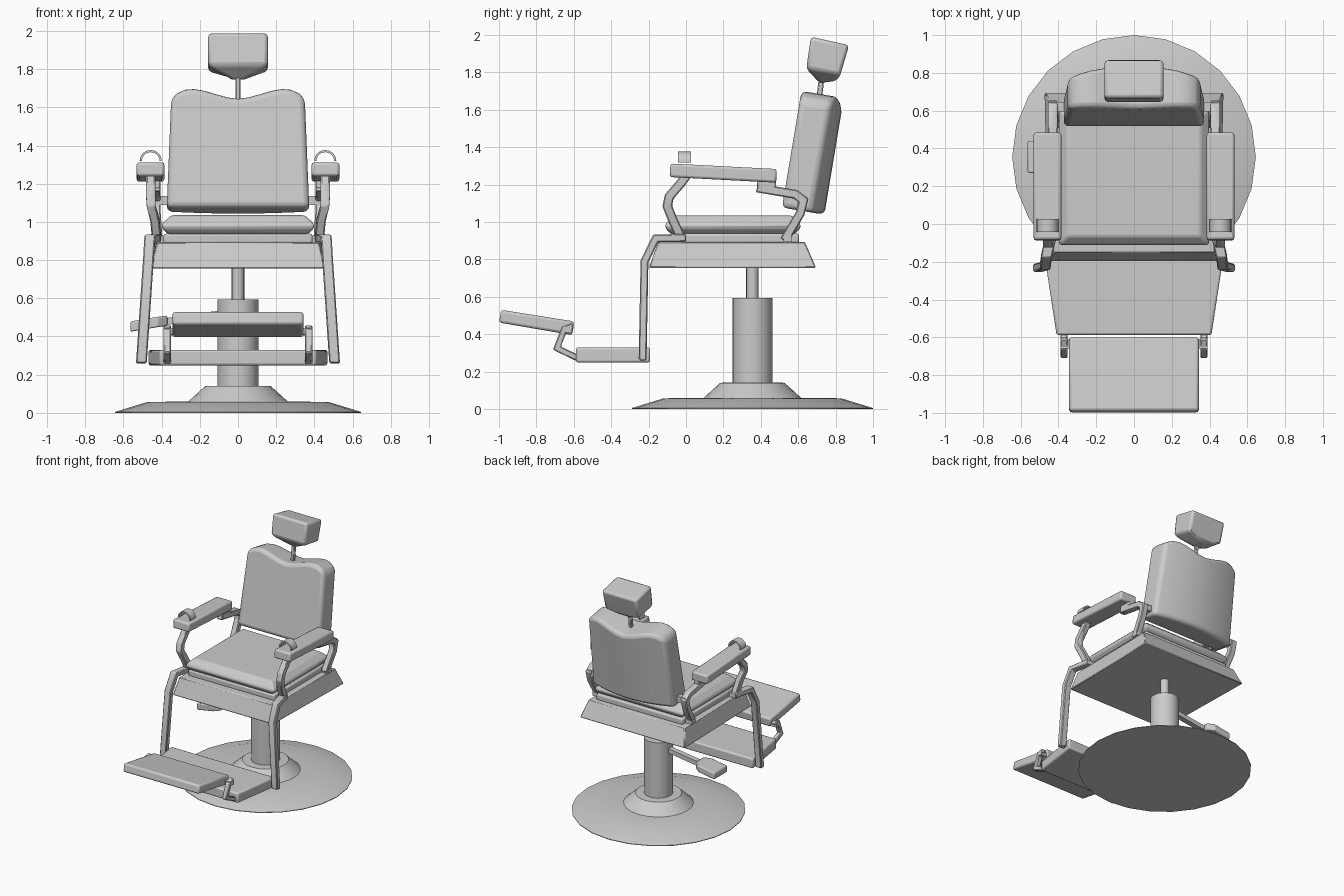
import bpy, bmesh, math
from mathutils import Vector


def finish(name, bm, bevel=0.0, segs=2, mirror=False):
    bmesh.ops.recalc_face_normals(bm, faces=bm.faces)
    me = bpy.data.meshes.new(name)
    bm.to_mesh(me)
    bm.free()
    ob = bpy.data.objects.new(name, me)
    bpy.context.collection.objects.link(ob)
    if bevel:
        m = ob.modifiers.new("Bevel", 'BEVEL')
        m.width, m.segments = bevel, segs
        m.limit_method, m.angle_limit = 'ANGLE', math.radians(28)
    if mirror:
        m = ob.modifiers.new("Mirror", 'MIRROR')
        m.use_axis[0] = True
    bpy.ops.object.select_all(action='DESELECT')
    bpy.context.view_layer.objects.active = ob
    ob.select_set(True)
    bpy.ops.object.shade_smooth_by_angle(angle=math.radians(32))
    return ob


def skin(name, rings, **kw):
    """Bridge closed rings of points and cap both ends."""
    bm = bmesh.new()
    vs = [[bm.verts.new(p) for p in r] for r in rings]
    n = len(vs[0])
    for a, b in zip(vs, vs[1:]):
        for i in range(n):
            j = (i + 1) % n
            bm.faces.new((a[i], a[j], b[j], b[i]))
    bm.faces.new(vs[0])
    bm.faces.new(vs[-1])
    return finish(name, bm, **kw)


def block(name, levels, cx=0.0, **kw):
    """Stack of quads: (front half width, back half width, y front, y back, z front, z back)."""
    return skin(name, [[(cx - a, y0, z0), (cx + a, y0, z0), (cx + b, y1, z1), (cx - b, y1, z1)]
                       for a, b, y0, y1, z0, z1 in levels], **kw)


def bar(name, pts, w, t, bevel=0.006, mirror=True):
    """Rectangular bar mitred along a path in the side plane."""
    pts = [Vector(p) for p in pts]
    flat = [Vector((0, p.y, p.z)) for p in pts]
    seg = [(b - a).normalized() for a, b in zip(flat, flat[1:])]
    rings = []
    for i, p in enumerate(pts):
        d0, d1 = seg[max(i - 1, 0)], seg[min(i, len(seg) - 1)]
        tan = (d0 + d1).normalized()
        nrm = Vector((0, -tan.z, tan.y)) * (t / 2 / max(tan.dot(d1), 0.5))
        sx = Vector((w / 2, 0, 0))
        rings.append([p - sx - nrm, p + sx - nrm, p + sx + nrm, p - sx + nrm])
    return skin(name, rings, bevel=bevel, segs=1, mirror=mirror)


def lathe(name, prof, cy, n=24):
    return skin(name, [[(r * math.cos(2 * math.pi * i / n), cy + r * math.sin(2 * math.pi * i / n), z)
                        for i in range(n)] for r, z in prof])


# Round base, column and piston
CY = 0.355
lathe("base", [(0.645, 0), (0.645, 0.005), (0.475, 0.057), (0.26, 0.06), (0.172, 0.14), (0.1, 0.142)], CY)
lathe("column", [(0.107, 0.12), (0.107, 0.594)], CY)
lathe("piston", [(0.033, 0.58), (0.033, 0.78)], CY, 16)

# Pump lever and its paddle
skin("lever", [[(x, CY + a * 0.022, z + b * 0.018) for a, b in ((-1, -1), (1, -1), (1, 1), (-1, 1))]
               for x, z in ((-0.08, 0.52), (-0.40, 0.475))])
skin("lever_paddle", [[(x, CY + a * w, z + b * 0.027) for a, b in ((-1, -1), (1, -1), (1, 1), (-1, 1))]
                      for x, z, w in ((-0.37, 0.483, 0.05), (-0.42, 0.476, 0.085), (-0.563, 0.452, 0.085))],
     bevel=0.008)

# Seat frame, plinth and cushion
block("seat_frame", [(0.455, 0.475, -0.198, 0.695, 0.755, 0.755),
                     (0.425, 0.435, -0.15, 0.636, 0.893, 0.893)], bevel=0.006, segs=1)
block("seat_plinth", [(0.39, 0.39, -0.09, 0.605, 0.885, 0.885),
                      (0.39, 0.39, -0.09, 0.605, 0.938, 0.938)], bevel=0.012)
block("seat_cushion", [(0.365, 0.365, -0.08, 0.58, 0.935, 0.935),
                       (0.398, 0.398, -0.11, 0.612, 0.965, 0.965),
                       (0.398, 0.398, -0.11, 0.612, 0.99, 0.99),
                       (0.35, 0.35, -0.065, 0.565, 1.035, 1.035)], bevel=0.025, segs=3)

# Backrest: wavy top, bulging back, leaning rearwards
half = [(0, 0.58), (0.15, 0.587), (0.32, 0.603), (0.5, 0.622), (0.66, 0.632), (0.8, 0.628), (0.92, 0.608), (1, 0.58)]
cols = [(-u, h) for u, h in half[:0:-1]] + half


def lean(u, h, d):
    hw = 0.373 - 0.04 * h
    return (u * hw, 0.513 + 0.165 * h + 0.986 * d, 1.077 + 0.986 * h - 0.165 * d)


skin("backrest", [[lean(u, 0, 0), lean(u, h, 0), lean(u, h, 0.165 + 0.065 * (1 - u * u)),
                   lean(u, 0, 0.165 + 0.065 * (1 - u * u))] for u, h in cols], bevel=0.03, segs=3)

# Headrest on its rod
bar("headrest_rod", [(0, 0.705, 1.60), (0, 0.725, 1.77)], 0.028, 0.03, mirror=False)
block("headrest", [(0.03, 0.03, 0.715, 0.805, 1.742, 1.755),
                   (0.156, 0.156, 0.643, 0.825, 1.82, 1.785),
                   (0.156, 0.156, 0.668, 0.872, 1.99, 1.945)], bevel=0.018)

# Armrest pads
block("armrest_pad", [(0.073, 0.073, -0.088, 0.483, 1.24, 1.21),
                      (0.073, 0.073, -0.083, 0.485, 1.312, 1.283)], cx=0.458, bevel=0.013, mirror=True)

# Half-ring strap on each armrest
arc = [math.pi * i / 12 for i in range(13)]
skin("armrest_loop", [[(0.457 + r * math.cos(a), y, 1.318 + r * math.sin(a))
                       for r, y in ((0.058, -0.042), (0.058, 0.026), (0.047, 0.026), (0.047, -0.042))]
                      for a in arc], mirror=True)

# Armrest supports, front and back, and the links to the backrest
bar("front_arm_post", [(0.457, 0.005, 1.25), (0.457, -0.03, 1.205), (0.457, -0.09, 1.135), (0.455, -0.1, 1.085),
                       (0.435, -0.07, 1.01), (0.425, -0.02, 0.90)], 0.048, 0.05)
bar("back_arm_post", [(0.43, 0.43, 1.24), (0.43, 0.405, 1.178), (0.43, 0.585, 1.148), (0.43, 0.628, 1.115),
                      (0.43, 0.61, 1.045), (0.42, 0.525, 0.90)], 0.05, 0.048)
bar("back_arm_bracket", [(0.43, 0.38, 1.203), (0.43, 0.48, 1.197)], 0.05, 0.06)
block("backrest_link", [(0.06, 0.06, 0.595, 0.645, 1.088, 1.088),
                        (0.06, 0.06, 0.595, 0.645, 1.136, 1.136)], cx=0.385, mirror=True)
for nm, y in (("front", -0.045), ("back", 0.52)):
    block(nm + "_post_foot", [(0.04, 0.04, y, y + 0.045, 0.893, 0.893),
                              (0.04, 0.04, y, y + 0.045, 0.93, 0.93)], cx=0.41, mirror=True)

# Footrest hangers
bar("footrest_leg", [(0.425, 0.0, 0.915), (0.462, -0.162, 0.912), (0.47, -0.222, 0.79), (0.506, -0.232, 0.26)],
    0.056, 0.042)

# Footrest plate, folding pad and its brackets
block("footrest_plate", [(0.41, 0.47, -0.588, -0.192, 0.248, 0.248),
                         (0.41, 0.47, -0.588, -0.192, 0.33, 0.33)], bevel=0.012)
block("footrest_pad", [(0.343, 0.343, -1.0, -0.608, 0.462, 0.395),
                       (0.343, 0.343, -0.988, -0.598, 0.53, 0.468)], bevel=0.014)
bar("pad_bracket", [(0.37, -0.605, 0.445), (0.37, -0.652, 0.425), (0.37, -0.69, 0.325), (0.37, -0.575, 0.27)],
    0.038, 0.034)
block("pad_pivot", [(0.03, 0.03, -0.66, -0.61, 0.41, 0.405),
                    (0.03, 0.03, -0.66, -0.61, 0.445, 0.44)], cx=0.36, mirror=True)
